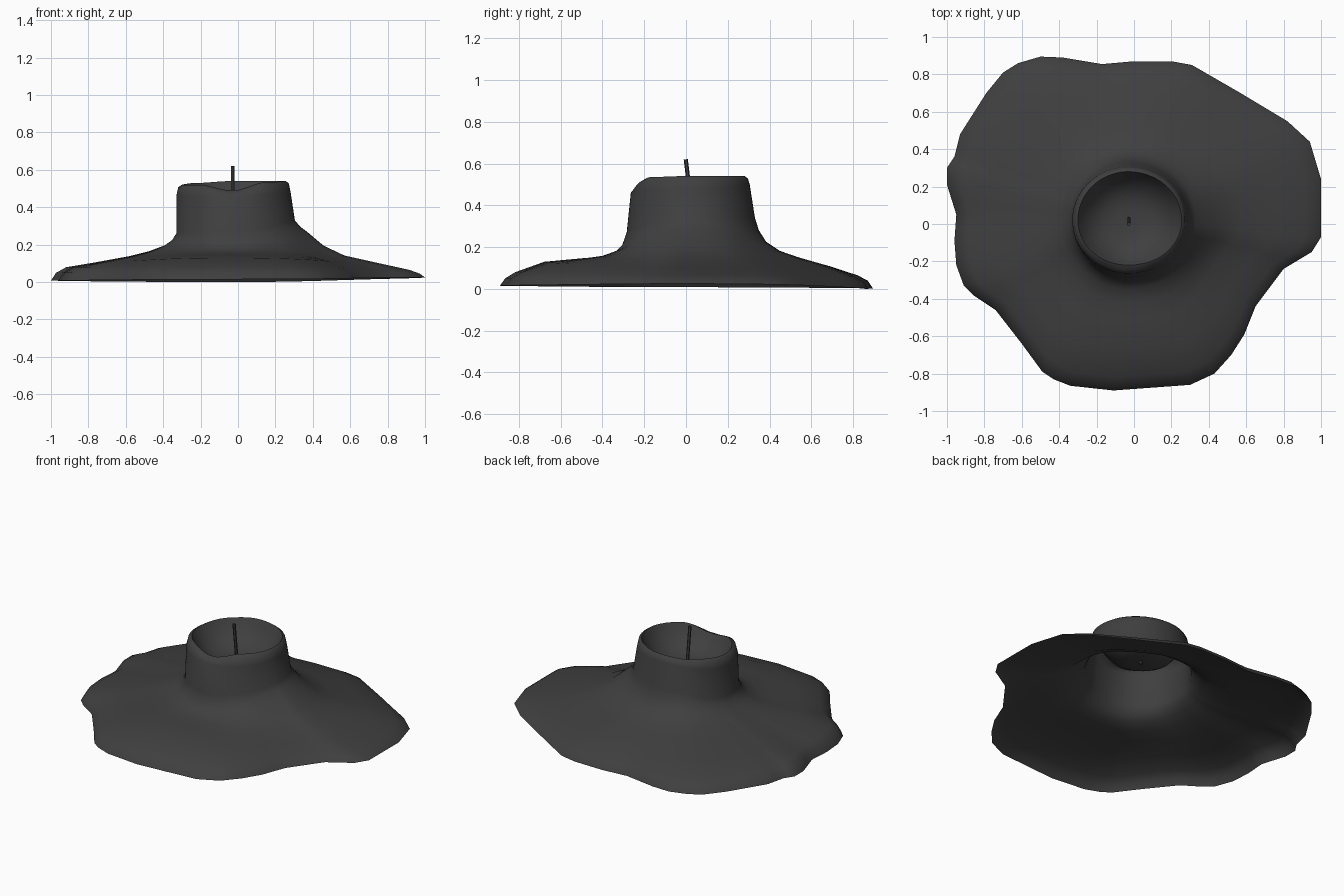
import bpy, bmesh, math
from mathutils import Vector

if "Cube" in bpy.data.objects:
    bpy.data.objects.remove(bpy.data.objects["Cube"])

CX, CY = -0.03, 0.02          # column centre
TAU = math.tau

# Outline of the melted wax puddle, anticlockwise from above
OUTLINE = [(1, -.07), (1, .24), (.94, .44), (.82, .55), (.57, .70), (.31, .85), (.2, .87),
           (0, .87), (-.17, .855), (-.38, .89), (-.5, .895), (-.62, .86), (-.7, .81),
           (-.79, .7), (-.93, .48), (-.96, .36), (-1, .3), (-1, .21), (-.95, .05),
           (-.96, -.09), (-.95, -.22), (-.91, -.33), (-.86, -.38), (-.74, -.46),
           (-.6, -.64), (-.49, -.79), (-.43, -.83), (-.34, -.865), (-.11, -.89),
           (.3, -.86), (.43, -.8), (.52, -.7), (.59, -.59), (.65, -.44), (.8, -.24), (.95, -.15)]


def around(keys, ang):
    """Smooth periodic blend of values spaced evenly round the circle."""
    t = (ang % TAU) / TAU * len(keys)
    i = int(t) % len(keys)
    f = (1 - math.cos((t - int(t)) * math.pi)) / 2
    return keys[i] * (1 - f) + keys[(i + 1) % len(keys)] * f


# Key values: east, north, west, south (rim height uses eight directions)
RIM_Z = [.54, .54, .54, .53, .52, .52, .49, .535]
RIM_R = [.285, .26, .27, .24]
SHOULDER_R = [.312, .285, .30, .285]
SHOULDER_Z = [.48, .50, .46, .46]
BASE_R = [.335, .31, .30, .305]
BASE_Z = [.33, .34, .26, .27]
# Brim rings: fraction from column to outline, heights by direction
BRIM = [(.035, [.30, .28, .225, .21]), (.10, [.265, .225, .195, .172]),
        (.22, [.195, .182, .165, .153]), (.38, [.142, .152, .138, .145]),
        (.65, [.10, .11, .105, .13]), (.88, [.065, .06, .08, .08]),
        (.96, [.045, .035, .05, .05]), (1.0, [.025, 0, .008, .015])]
# Bowl rings: fraction of rim radius, height blend from rim to floor
FLOOR_Z = .38
BOWL = [(.25, .01), (.5, .08), (.75, .35), (.92, .75)]


def column_profile(ang, reach):
    """(radius, height) points from the bowl floor out to the puddle edge."""
    rim_r, rim_z = around(RIM_R, ang), around(RIM_Z, ang)
    base_r = around(BASE_R, ang)
    pts = [(rim_r * f, FLOOR_Z + (rim_z - FLOOR_Z) * h) for f, h in BOWL]
    pts.append((rim_r, rim_z))
    sr, sz = around(SHOULDER_R, ang), around(SHOULDER_Z, ang)
    pts.append((rim_r * .35 + sr * .65, rim_z - .012))
    pts.append((sr, min(sz, rim_z - .03)))
    pts.append((base_r, around(BASE_Z, ang)))
    pts += [(base_r + s * (reach - base_r), around(z, ang)) for s, z in BRIM]
    return pts


# Wax: one open sheet forming bowl, column and spread puddle
bm = bmesh.new()
rim_pts = []
for a, b in zip(OUTLINE, OUTLINE[1:] + OUTLINE[:1]):
    a, b = Vector(a), Vector(b)
    rim_pts += [a, (a + b) / 2]
cols = []
for p in rim_pts:
    d = p - Vector((CX, CY))
    ang = math.atan2(d.y, d.x)
    cols.append([bm.verts.new((CX + r * math.cos(ang), CY + r * math.sin(ang), z))
                 for r, z in column_profile(ang, d.length)])
centre = bm.verts.new((CX, CY, FLOOR_Z))
for c0, c1 in zip(cols, cols[1:] + cols[:1]):
    bm.faces.new((centre, c0[0], c1[0]))
    for j in range(len(c0) - 1):
        bm.faces.new((c0[j], c0[j + 1], c1[j + 1], c1[j]))
me = bpy.data.meshes.new("melted_wax")
bm.to_mesh(me)
bm.free()
wax = bpy.data.objects.new("melted_wax", me)
bpy.context.collection.objects.link(wax)

# Wick: thin leaning stick rising from the bowl floor
lo, hi = Vector((-.028, .03, .36)), Vector((-.028, -.001, .62))
bpy.ops.mesh.primitive_cylinder_add(vertices=6, radius=.01, depth=(hi - lo).length,
                                    location=(lo + hi) / 2)
wick = bpy.context.object
wick.name = "wick"
wick.rotation_euler = (hi - lo).to_track_quat('Z', 'Y').to_euler()

# Smooth shading and dark colour
mat = bpy.data.materials.new("dark_wax")
mat.diffuse_color = (.05, .05, .05, 1)
mat.use_nodes = True
mat.node_tree.nodes["Principled BSDF"].inputs["Base Color"].default_value = mat.diffuse_color
for ob in (wax, wick):
    ob.data.materials.append(mat)
    bpy.ops.object.select_all(action='DESELECT')
    ob.select_set(True)
    bpy.context.view_layer.objects.active = ob
    bpy.ops.object.shade_smooth_by_angle(angle=math.radians(50))
